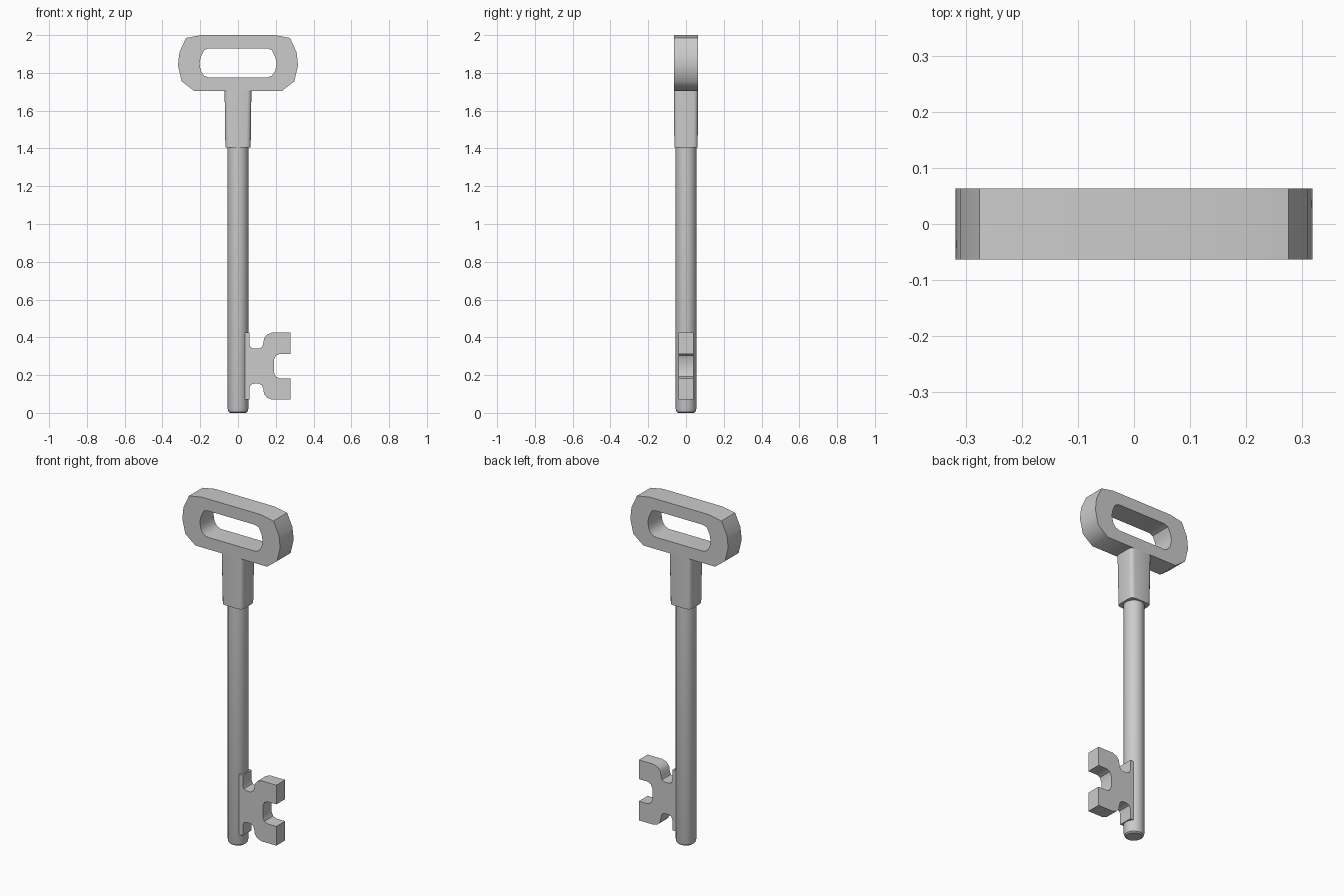
import bpy, bmesh, math

if "Cube" in bpy.data.objects:
    bpy.data.objects.remove(bpy.data.objects["Cube"])


def prism(name, loops, half, angle=40):
    """Extrude closed (x, z) outlines along y; later loops become holes."""
    cu = bpy.data.curves.new(name, 'CURVE')
    cu.dimensions = '2D'
    cu.fill_mode = 'BOTH'
    cu.extrude = half
    for pts in loops:
        s = cu.splines.new('POLY')
        s.points.add(len(pts) - 1)
        for p, (x, z) in zip(s.points, pts):
            p.co = (x, z, 0, 1)
        s.use_cyclic_u = True
    ob = bpy.data.objects.new(name, cu)
    bpy.context.collection.objects.link(ob)
    ob.rotation_euler.x = math.pi / 2
    select(ob)
    bpy.ops.object.convert(target='MESH')
    ob = bpy.context.object
    bpy.ops.object.transform_apply(rotation=True, location=False, scale=False)
    bm = bmesh.new()
    bm.from_mesh(ob.data)
    bmesh.ops.remove_doubles(bm, verts=bm.verts, dist=1e-5)
    bmesh.ops.recalc_face_normals(bm, faces=bm.faces)
    bm.to_mesh(ob.data)
    bm.free()
    bpy.ops.object.shade_smooth_by_angle(angle=math.radians(angle))
    return ob


def loft(name, rings, angle=35):
    """Skin a stack of equal-length 3D rings and cap both ends."""
    bm = bmesh.new()
    vs = [[bm.verts.new(p) for p in r] for r in rings]
    n = len(rings[0])
    for a, b in zip(vs, vs[1:]):
        for i in range(n):
            j = (i + 1) % n
            bm.faces.new((a[i], a[j], b[j], b[i]))
    bm.faces.new(vs[0][::-1])
    bm.faces.new(vs[-1])
    me = bpy.data.meshes.new(name)
    bm.to_mesh(me)
    bm.free()
    ob = bpy.data.objects.new(name, me)
    bpy.context.collection.objects.link(ob)
    select(ob)
    bpy.ops.object.shade_smooth_by_angle(angle=math.radians(angle))
    return ob


def select(ob):
    bpy.ops.object.select_all(action='DESELECT')
    ob.select_set(True)
    bpy.context.view_layer.objects.active = ob


def mirror_x(pts):
    return pts + [(-x, z) for x, z in reversed(pts)]


def circle(r, z, n=24):
    return [(r * math.cos(2 * math.pi * i / n), r * math.sin(2 * math.pi * i / n), z)
            for i in range(n)]


def rounded_rect(hx, hy, r, z, steps=3):
    ring = []
    for k, (sx, sy) in enumerate([(1, 1), (-1, 1), (-1, -1), (1, -1)]):
        for i in range(steps + 1):
            a = math.pi / 2 * (k + i / steps)
            ring.append((sx * (hx - r) + r * math.cos(a),
                         sy * (hy - r) + r * math.sin(a), z))
    return ring


# Bow (handle) with its slot
outer = mirror_x([(0.195, 2.0), (0.275, 1.985), (0.31, 1.91), (0.318, 1.84),
                  (0.298, 1.755), (0.233, 1.705)])
slot = mirror_x([(0.155, 1.93), (0.18, 1.92), (0.197, 1.885), (0.204, 1.85),
                 (0.197, 1.81), (0.18, 1.785), (0.155, 1.775)])
prism("bow", [outer, slot], 0.063)

# Collar under the bow
loft("collar", [rounded_rect(0.067, 0.062, 0.024, 1.405),
                rounded_rect(0.071, 0.063, 0.02, 1.71)])

# Round shaft with a softened tip
loft("shaft", [circle(0.042, 0), circle(0.05, 0.006), circle(0.055, 0.022),
               circle(0.055, 1.41)])

# Toothed bit, upper half mirrored about its middle height
mid = 0.2475
upper = [(0.035, 0.425), (0.06, 0.425), (0.06, 0.365), (0.067, 0.347), (0.083, 0.34),
         (0.11, 0.34), (0.127, 0.348), (0.134, 0.368), (0.138, 0.395), (0.154, 0.415),
         (0.18, 0.425), (0.278, 0.425), (0.278, 0.3125), (0.222, 0.3125),
         (0.2, 0.303), (0.19, 0.28)]
lower = [(x, 2 * mid - z) for x, z in reversed(upper)]
prism("bit", [upper + lower], 0.041)
